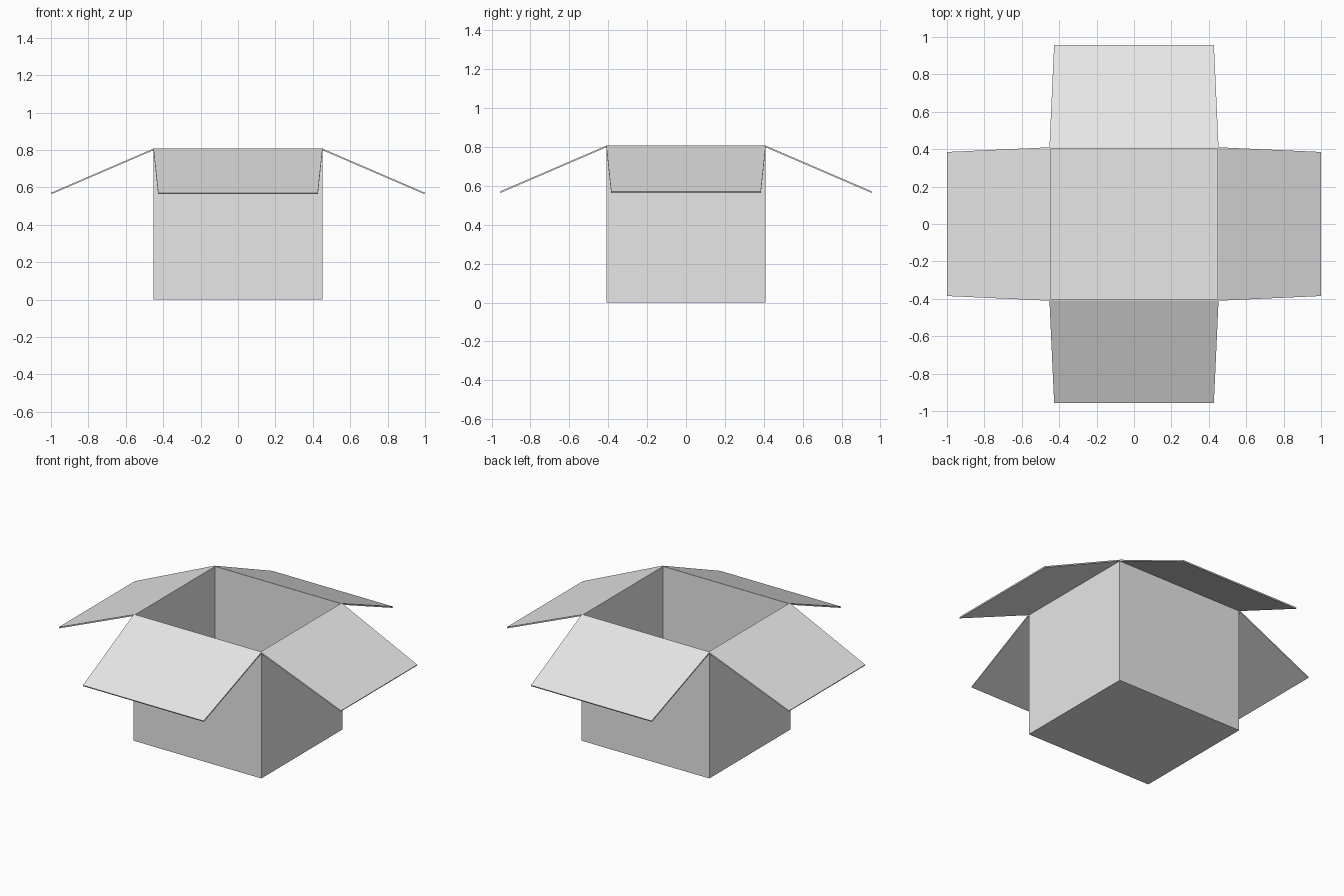
import bpy
import bmesh
from math import pi
from mathutils import Matrix, Vector

cube = bpy.data.objects.get("Cube")
if cube:
    bpy.data.objects.remove(cube, do_unlink=True)

HALF_X, HALF_Y, HEIGHT, WALL = 0.452, 0.41, 0.807, 0.01
REACH, DROP, TAPER = 0.548, 0.236, 0.025

card = bpy.data.materials.new("plain grey card")
card.use_nodes = True
card.diffuse_color = (0.8, 0.8, 0.8, 1)
card.node_tree.nodes["Principled BSDF"].inputs["Base Color"].default_value = card.diffuse_color


def add_object(name, bm):
    bmesh.ops.recalc_face_normals(bm, faces=bm.faces)
    mesh = bpy.data.meshes.new(name)
    bm.to_mesh(mesh)
    bm.free()
    mesh.materials.append(card)
    obj = bpy.data.objects.new(name, mesh)
    bpy.context.collection.objects.link(obj)
    return obj


# Open box: a block whose top is inset and pushed down to the floor
bm = bmesh.new()
bmesh.ops.create_cube(bm, size=1)
bmesh.ops.scale(bm, vec=(2 * HALF_X, 2 * HALF_Y, HEIGHT), verts=bm.verts)
bmesh.ops.translate(bm, vec=(0, 0, HEIGHT / 2), verts=bm.verts)
bm.normal_update()
top = max(bm.faces, key=lambda f: f.calc_center_median().z)
bmesh.ops.inset_region(bm, faces=[top], thickness=WALL)
floor = bmesh.ops.extrude_discrete_faces(bm, faces=[top])["faces"][0]
bmesh.ops.translate(bm, vec=(0, 0, WALL - HEIGHT), verts=floor.verts)
add_object("box_body", bm)


# Tapered flap sloping outward from its hinge along +x, then turned into place
def add_flap(name, hinge, half_width, angle):
    bm = bmesh.new()
    tip = hinge + REACH
    outline = [(hinge, -half_width, HEIGHT), (tip, TAPER - half_width, HEIGHT - DROP),
               (tip, half_width - TAPER, HEIGHT - DROP), (hinge, half_width, HEIGHT)]
    face = bm.faces.new([bm.verts.new(p) for p in outline])
    under = bmesh.ops.extrude_face_region(bm, geom=[face])["geom"]
    down = Vector((-DROP, 0, -REACH)).normalized() * WALL * 0.8
    bmesh.ops.translate(bm, vec=down, verts=[v for v in under if isinstance(v, bmesh.types.BMVert)])
    bmesh.ops.rotate(bm, matrix=Matrix.Rotation(angle, 3, "Z"), verts=bm.verts)
    add_object(name, bm)


add_flap("left_flap", HALF_X, HALF_Y, 0)
add_flap("back_flap", HALF_Y, HALF_X, pi / 2)
add_flap("right_flap", HALF_X, HALF_Y, pi)
add_flap("front_flap", HALF_Y, HALF_X, -pi / 2)
